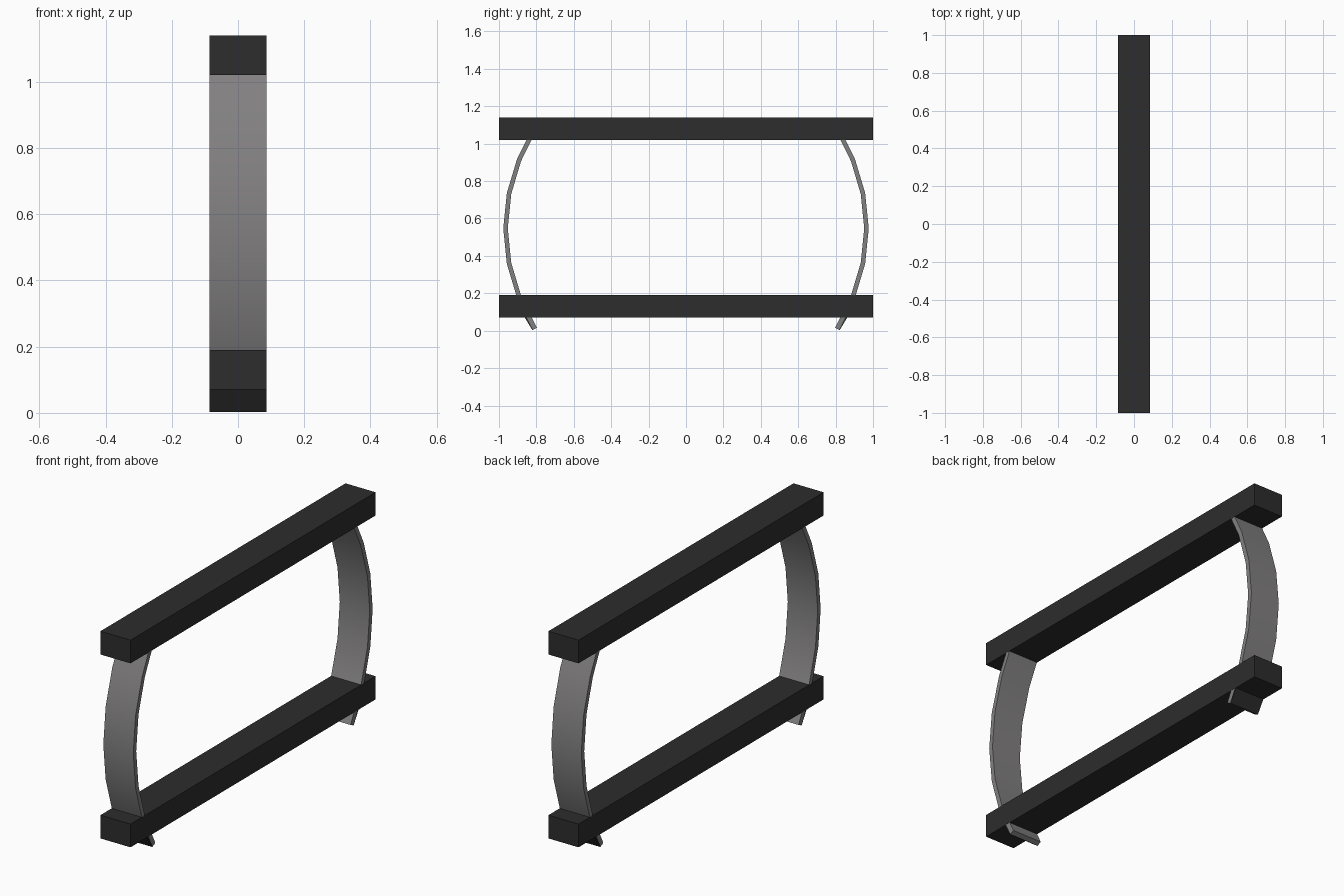
import bpy, bmesh, math
from mathutils import Vector

if "Cube" in bpy.data.objects:
    bpy.data.objects.remove(bpy.data.objects["Cube"])


def material(name, rgb):
    m = bpy.data.materials.new(name)
    m.diffuse_color = (*rgb, 1)
    m.use_nodes = True
    m.node_tree.nodes["Principled BSDF"].inputs["Base Color"].default_value = m.diffuse_color
    return m


DARK = material("dark rubber", (0.026, 0.026, 0.026))
GREY = material("grey metal", (0.225, 0.218, 0.220))


def extrude_profile(name, pts, half_w, mat):
    """Closed (y, z) outline extruded along x."""
    bm = bmesh.new()
    a = [bm.verts.new((-half_w, y, z)) for y, z in pts]
    b = [bm.verts.new((half_w, y, z)) for y, z in pts]
    n = len(pts)
    bm.faces.new(a)
    bm.faces.new(b[::-1])
    for i in range(n):
        j = (i + 1) % n
        bm.faces.new((a[i], b[i], b[j], a[j]))
    bmesh.ops.recalc_face_normals(bm, faces=bm.faces)
    me = bpy.data.meshes.new(name)
    bm.to_mesh(me)
    bm.free()
    me.materials.append(mat)
    ob = bpy.data.objects.new(name, me)
    bpy.context.collection.objects.link(ob)
    return ob


def offset(path, d):
    """Shift an open path sideways by d, with mitred corners."""
    out = []
    for i, p in enumerate(path):
        segs = [path[k + 1] - path[k] for k in (i - 1, i) if 0 <= k < len(path) - 1]
        normals = [Vector((s.y, -s.x)).normalized() for s in segs]
        n = sum(normals, Vector((0, 0))).normalized()
        out.append(p + n * d / n.dot(normals[0]))
    return out


# Lower and upper bars
for name, z0, z1 in (("lower_bar", 0.07, 0.19), ("upper_bar", 1.02, 1.14)):
    extrude_profile(name, [(-1, z0), (1, z0), (1, z1), (-1, z1)], 0.086, DARK)

# Bowed metal strips, symmetric about mid height
lower = [(0.808, 0.010), (0.893, 0.183), (0.946, 0.360)]
path = [Vector(p) for p in lower + [(0.965, 0.547)]]
path += [Vector((y, 1.094 - z)) for y, z in reversed(lower)]
outer, inner = offset(path, 0.012), offset(path, -0.012)
outline = [(p.x, p.y) for p in outer + inner[::-1]]

# Dark pad on the outer face of each foot
run = (outer[1] - outer[0]).normalized()
side = Vector((run.y, -run.x))
pad = [outer[0], outer[0] + side * 0.003, outer[0] + run * 0.1 + side * 0.012,
       outer[0] + run * 0.1]

for tag, s in (("front", -1), ("back", 1)):
    strip = extrude_profile(tag + "_bowed_strip", [(y * s, z) for y, z in outline], 0.0855, GREY)
    for f in strip.data.polygons:
        f.use_smooth = abs(f.normal.x) < 0.5
    strip.data.set_sharp_from_angle(angle=math.radians(30))
    extrude_profile(tag + "_foot_pad", [(p.x * s, p.y) for p in pad], 0.0855, DARK)
